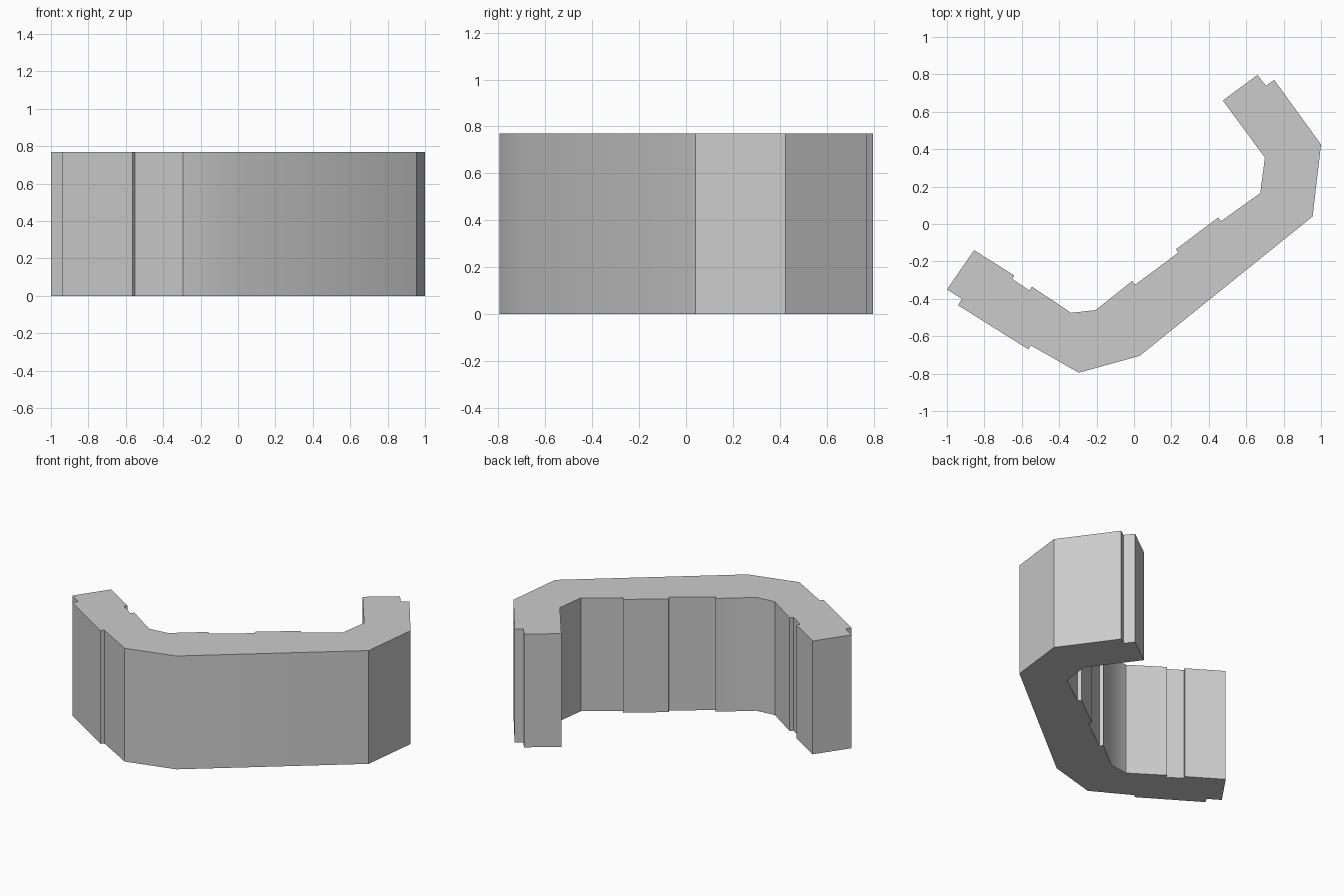
import bpy
import bmesh
from math import radians

default_cube = bpy.data.objects.get("Cube")
if default_cube:
    bpy.data.objects.remove(default_cube, do_unlink=True)

HEIGHT = 0.77


def flat_material(name, colour):
    material = bpy.data.materials.new(name)
    material.use_nodes = True
    material.diffuse_color = colour
    shader = material.node_tree.nodes["Principled BSDF"]
    shader.inputs["Base Color"].default_value = colour
    return material


def extrude_plan(name, outline, height, material):
    """Raise a closed plan outline into a solid wall."""
    bm = bmesh.new()
    base = bm.faces.new([bm.verts.new((x, y, 0)) for x, y in outline])
    raised = bmesh.ops.extrude_face_region(bm, geom=[base], use_keep_orig=True)
    top_verts = [v for v in raised["geom"] if isinstance(v, bmesh.types.BMVert)]
    bmesh.ops.translate(bm, verts=top_verts, vec=(0, 0, height))
    bmesh.ops.recalc_face_normals(bm, faces=bm.faces)

    mesh = bpy.data.meshes.new(name)
    bm.to_mesh(mesh)
    bm.free()
    mesh.materials.append(material)
    wall = bpy.data.objects.new(name, mesh)
    bpy.context.collection.objects.link(wall)
    return wall


# Right end with its small rebate
right_end = [(-0.855, -0.14), (-1, -0.35), (-0.92, -0.40), (-0.94, -0.435)]

# Outer face: shallow step, blunt front corner, long diagonal, left corner
outer_face = [(-0.565, -0.67), (-0.55, -0.65), (-0.295, -0.795),
              (0.03, -0.705), (0.955, 0.04), (1, 0.425)]

# Left end with its notched tip
left_end = [(0.75, 0.77), (0.705, 0.74), (0.66, 0.797), (0.475, 0.66)]

# Inner face: left corner, recessed panel steps, right corner, narrow groove
inner_face = [(0.70, 0.355), (0.675, 0.165), (0.465, 0.015), (0.45, 0.035),
              (0.225, -0.135), (0.235, -0.155), (0.005, -0.325), (-0.01, -0.305),
              (-0.205, -0.46), (-0.335, -0.475), (-0.545, -0.335),
              (-0.56, -0.355), (-0.65, -0.295), (-0.64, -0.275)]

# Angled wall
light_grey = flat_material("light grey", (0.6, 0.6, 0.6, 1))
wall = extrude_plan("angled_wall", right_end + outer_face + left_end + inner_face,
                    HEIGHT, light_grey)

# Soften only the blunt corners
bpy.ops.object.select_all(action="DESELECT")
wall.select_set(True)
bpy.context.view_layer.objects.active = wall
bpy.ops.object.shade_smooth_by_angle(angle=radians(35))
